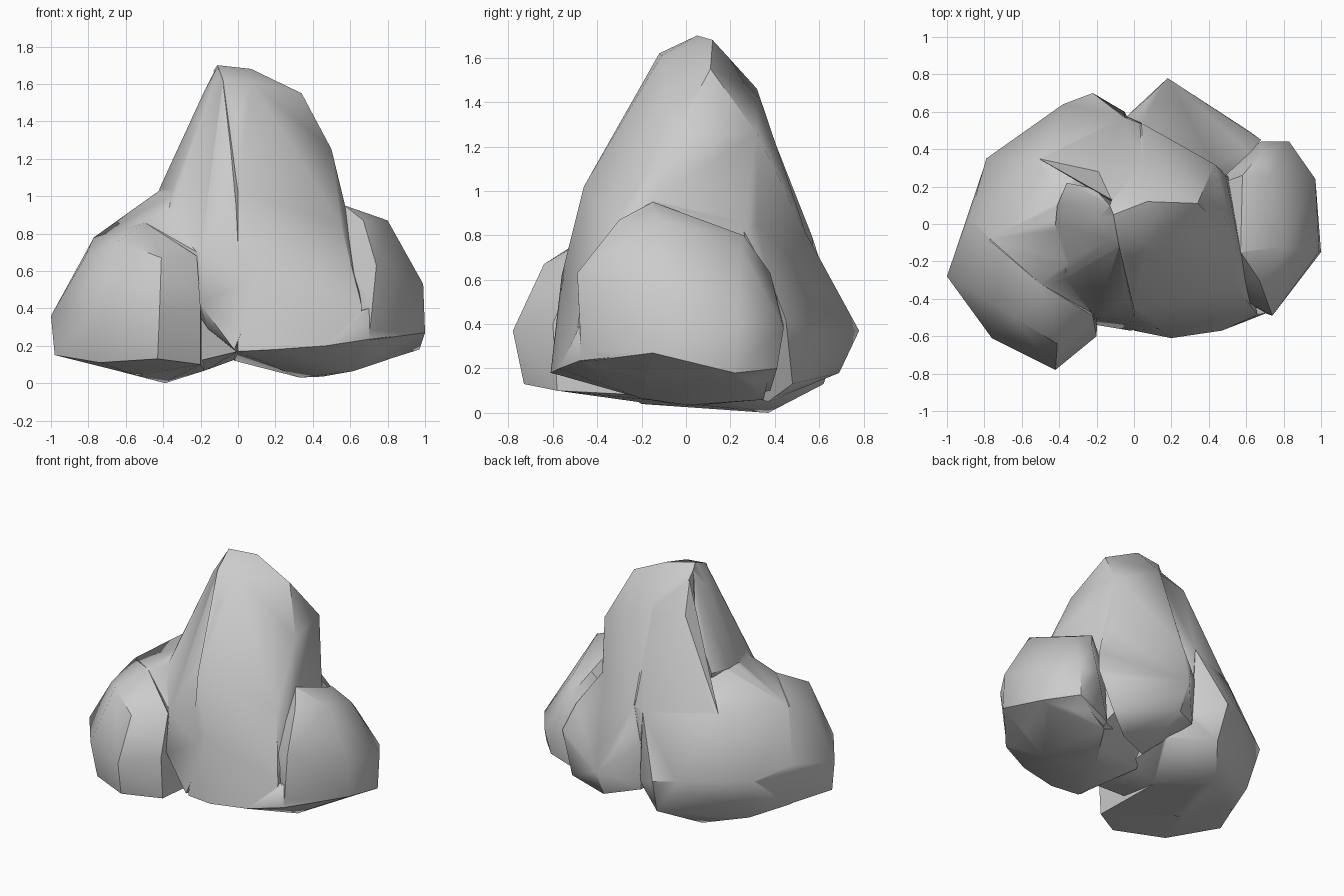
import bpy, bmesh
from math import radians


def boulder(name, points):
    """Faceted convex boulder wrapped around a few corner points."""
    bm = bmesh.new()
    for p in points:
        bm.verts.new(p)
    bmesh.ops.convex_hull(bm, input=bm.verts[:])
    loose = [v for v in bm.verts if not v.link_faces]
    bmesh.ops.delete(bm, geom=loose, context='VERTS')
    bmesh.ops.recalc_face_normals(bm, faces=bm.faces[:])
    me = bpy.data.meshes.new(name)
    bm.to_mesh(me)
    bm.free()
    ob = bpy.data.objects.new(name, me)
    bpy.context.collection.objects.link(ob)
    return ob


# Main peak with its front face
peak = boulder("rock", [
    (-.11, .05, 1.70), (-.13, .10, 1.67), (.07, .12, 1.68), (-.08, -.12, 1.62),
    (.07, -.11, 1.61), (.34, .11, 1.55), (.05, .32, 1.46), (.50, -.05, 1.25),
    (.43, .32, 1.26), (.49, .26, .86), (.00, -.24, 1.40), (.00, -.46, 1.02),
    (.57, -.15, .96), (.43, .32, .85), (.04, .54, .81), (.55, -.34, .85),
    (.13, -.56, .62), (.20, -.61, .18), (.00, -.57, .17), (.47, -.57, .20),
    (.66, -.485, .42), (.66, -.49, .23), (.33, .00, .03), (.55, .20, .06),
    (-.02, .00, .12), (.50, .26, .60)])

# Rear-left slope of the peak, ending at the crevice
slope = boulder("rear_slope", [
    (-.12, .13, 1.60), (.05, .31, 1.45), (.00, .05, 1.60), (-.19, .28, 1.42),
    (-.34, .35, .98), (-.51, .35, .80), (.04, .535, .80), (-.05, .57, .79),
    (-.20, .20, .95), (.00, .10, .60), (-.30, .40, .40), (-.02, .57, .40)])

# Left spine of the peak
spine = boulder("left_spine", [
    (-.11, .04, 1.69), (-.13, .10, 1.66), (-.08, -.12, 1.61), (-.19, .03, 1.54),
    (-.14, -.08, 1.58), (-.03, -.22, 1.42), (-.21, .19, 1.33), (-.36, .22, 1.02),
    (-.42, .00, 1.04), (-.41, .10, 1.03), (-.35, -.20, 1.03), (-.05, -.41, 1.03),
    (.10, -.20, 1.35), (-.20, -.50, .70), (-.20, -.54, .42), (-.02, -.57, .18),
    (.15, -.54, .60), (-.38, -.30, .87), (.02, -.20, .14), (-.30, -.20, .40)])

# Broad left and rear-left mass
left = boulder("left_mass", [
    (-.42, .00, 1.03), (-.40, .12, 1.02), (-.34, -.20, 1.01), (-.77, -.08, .78),
    (-.50, -.32, .86), (-.51, .35, .81), (-.25, .42, .88), (-.20, -.49, .69),
    (-.05, .57, .79), (-.88, .03, .42), (-.79, .35, .40), (-.38, .64, .40),
    (-.22, .70, .38), (-.05, .60, .30), (-.20, .62, .13), (-.39, .37, .00),
    (-.72, .30, .10), (-.85, .00, .12), (-.54, -.20, .04), (-.17, .00, .07),
    (.05, .40, .15), (.00, -.40, .17)])

# Front left boulder
front_left = boulder("front_left_boulder", [
    (-.41, -.64, .67), (-.42, -.78, .37), (-.43, -.73, .13), (-.64, -.50, .76),
    (-.76, -.61, .37), (-.74, -.56, .11), (-.82, -.28, .67), (-1.0, -.28, .36),
    (-.98, -.28, .15), (-.50, -.32, .86), (-.77, -.09, .78), (-.22, -.49, .68),
    (-.20, -.60, .40), (-.20, -.58, .10), (-.54, -.15, .04), (-.88, .03, .42),
    (-.85, .00, .13), (-.18, .00, .07), (-.39, .36, .005), (-.72, .29, .10),
    (-.79, .34, .39)])

# Right boulder
right = boulder("right_boulder", [
    (.57, -.15, .95), (.58, .26, .80), (.80, -.12, .87), (.67, -.30, .87),
    (.74, -.49, .63), (.71, -.48, .42), (.73, .25, .74), (.68, .38, .63),
    (.99, -.15, .53), (1.0, -.15, .27), (.97, .24, .40), (.97, .22, .18),
    (.83, .44, .38), (.80, .41, .20), (.68, .44, .40), (.70, -.47, .23),
    (.62, -.20, .07), (.45, .00, .04), (.40, -.30, .50), (.55, .38, .10),
    (.42, .20, .60)])

# Low skirt running from the front face round to the right boulder
skirt = boulder("front_skirt", [
    (.02, -.56, .175), (.20, -.605, .18), (.47, -.57, .20), (.70, -.48, .235),
    (.70, -.475, .40), (.99, -.15, .27), (.96, .20, .18), (.62, -.20, .065),
    (.33, .00, .03), (.45, .01, .035), (.55, .35, .06), (.20, .10, .30),
    (.78, .38, .20)])

# Rear lump
rear = boulder("rear_lump", [
    (.04, .54, .81), (.43, .32, .85), (.49, .26, .82), (.07, .67, .55),
    (.18, .78, .37), (.61, .50, .37), (.68, .45, .42), (.18, .69, .18),
    (.58, .48, .13), (.40, .37, .05), (-.03, .56, .22), (.10, .20, .10),
    (.62, .38, .60), (-.04, .575, .55)])

# Weld the boulders into one rock
bpy.context.view_layer.objects.active = peak
for part in (slope, spine, left, front_left, right, skirt, rear):
    mod = peak.modifiers.new("join_" + part.name, 'BOOLEAN')
    mod.operation = 'UNION'
    mod.solver = 'EXACT'
    mod.object = part
    bpy.ops.object.modifier_apply(modifier=mod.name)
    bpy.data.objects.remove(part)

# Soft shading with crisp rock edges
bpy.ops.object.select_all(action='DESELECT')
peak.select_set(True)
bpy.ops.object.shade_smooth_by_angle(angle=radians(40))
